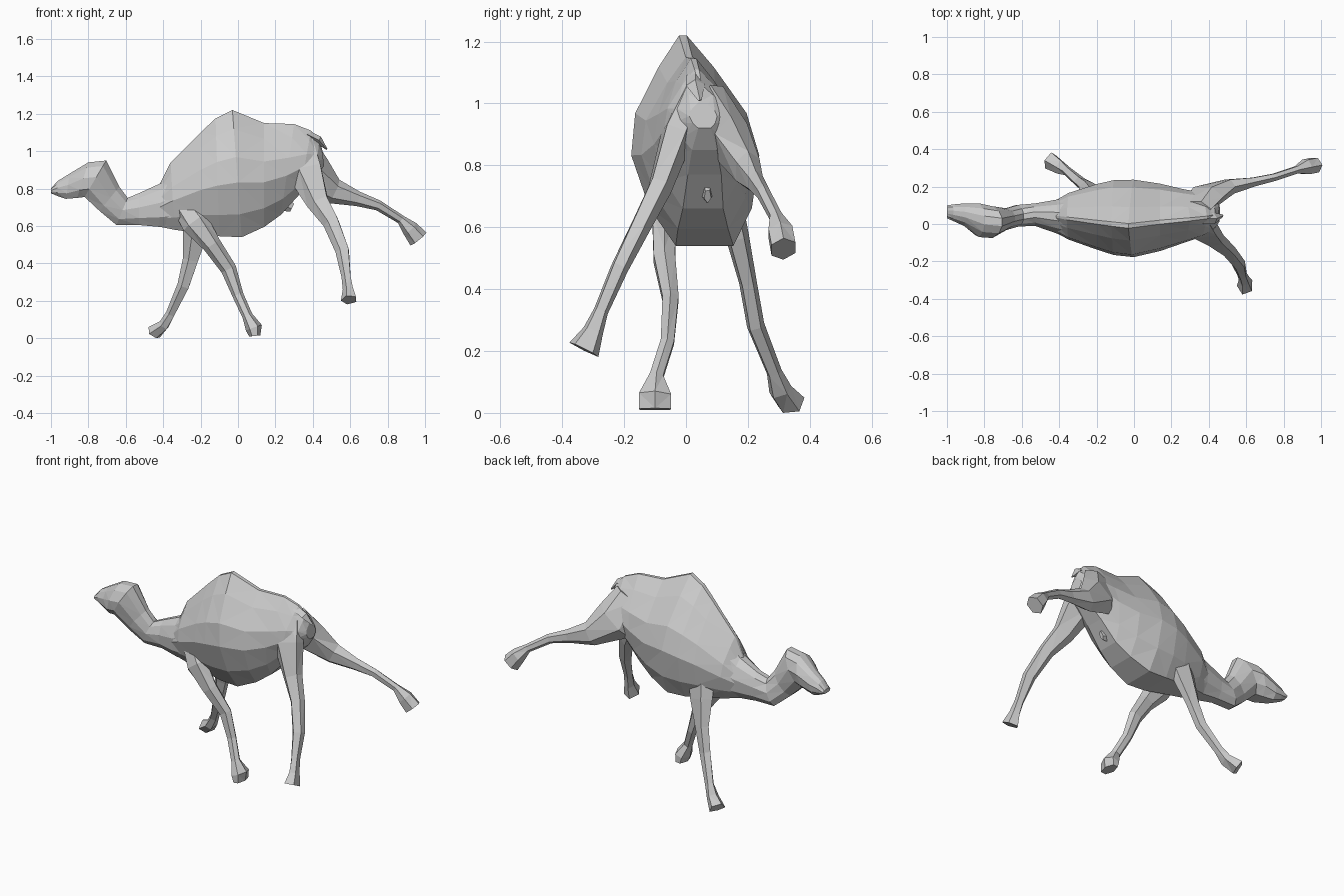
import bpy, bmesh, math
from mathutils import Vector


def loft(name, rings):
    """Skin equal-length rings of points into a closed, flat-shaded triangle mesh."""
    bm = bmesh.new()
    vr = [[bm.verts.new(p) for p in ring] for ring in rings]
    n = len(vr[0])
    for a, b in zip(vr, vr[1:]):
        for i in range(n):
            j = (i + 1) % n
            bm.faces.new((a[i], a[j], b[j], b[i]))
    bm.faces.new(vr[0][::-1])
    bm.faces.new(vr[-1])
    bmesh.ops.triangulate(bm, faces=bm.faces[:])
    bmesh.ops.recalc_face_normals(bm, faces=bm.faces[:])
    me = bpy.data.meshes.new(name)
    bm.to_mesh(me)
    bm.free()
    ob = bpy.data.objects.new(name, me)
    bpy.context.collection.objects.link(ob)
    return ob


def section(half, xb, zb, xt, zt, yb, yt, hw):
    """Mirrored cross-section standing between a bottom and a top point."""
    full = half + [(-u, t) for u, t in reversed(half)]
    return [Vector((xb + (xt - xb) * t, yb + (yt - yb) * t + u * hw, zb + (zt - zb) * t))
            for u, t in full]


def limb(name, path, sides=6):
    """Tube along (x, y, z, depth radius, y radius) points, never below the floor."""
    pts = [Vector(p[:3]) for p in path]
    rings = []
    for i, p in enumerate(path):
        d = (pts[min(i + 1, len(pts) - 1)] - pts[max(i - 1, 0)]).normalized()
        side = (Vector((0, 1, 0)) - d * d.y).normalized()
        fwd = side.cross(d)
        ring = []
        for k in range(sides):
            a = 2 * math.pi * k / sides
            q = pts[i] + fwd * math.cos(a) * p[3] + side * math.sin(a) * p[4]
            q.z = max(q.z, 0)
            ring.append(q)
        rings.append(ring)
    return loft(name, rings)


# Torso with hump: bottom x,z, top x,z, bottom y, top y, half width
TORSO = [(.45, 0), (.8, .18), (1, .43), (.87, .63), (.43, .85), (.06, 1)]
loft("torso", [section(TORSO, *s) for s in [
    (-.44, .60, -.42, .82, .04, .04, .08),
    (-.34, .58, -.36, .94, .05, .03, .125),
    (-.20, .56, -.20, 1.10, .06, .01, .175),
    (-.10, .545, -.12, 1.175, .06, 0, .20),
    (.02, .54, -.03, 1.22, .06, -.01, .207),
    (.14, .595, .14, 1.15, .055, .01, .18),
    (.23, .66, .30, 1.145, .055, .025, .145),
    (.33, .77, .39, 1.11, .06, .035, .12),
    (.41, .85, .435, 1.06, .06, .045, .09),
    (.46, .92, .45, 1.01, .06, .05, .045),
]])

# Neck sweeping up into the head and muzzle
NECK = [(.45, 0), (.9, .22), (1, .55), (.7, .85), (.25, 1)]
loft("neck_and_head", [section(NECK, *s) for s in [
    (-.28, .58, -.30, .94, .05, .03, .12),
    (-.42, .595, -.41, .83, .04, .04, .09),
    (-.53, .605, -.53, .775, .05, .05, .06),
    (-.65, .605, -.59, .75, .05, .04, .058),
    (-.74, .68, -.635, .81, .02, .03, .058),
    (-.82, .755, -.705, .95, .01, .01, .085),
    (-.86, .75, -.80, .94, .02, .02, .09),
    (-.92, .745, -.90, .88, .05, .05, .06),
    (-.965, .76, -.965, .84, .06, .06, .045),
    (-1.0, .775, -1.0, .80, .065, .065, .035),
]])

# Legs, each from its joint in the body to the foot
limb("front_leg_near", [
    (-.30, -.02, .72, .06, .05), (-.23, -.07, .62, .075, .045), (-.14, -.07, .50, .05, .04),
    (-.05, -.05, .37, .042, .03), (0, -.06, .23, .03, .025), (.05, -.095, .12, .028, .025),
    (.085, -.10, .055, .045, .06), (.09, -.10, .012, .03, .06)])
limb("front_leg_far", [
    (-.20, .13, .70, .09, .05), (-.22, .165, .57, .075, .04), (-.25, .20, .42, .045, .03),
    (-.29, .225, .28, .035, .03), (-.36, .285, .13, .026, .026), (-.395, .305, .07, .03, .04),
    (-.45, .34, .025, .045, .05)], 5)
limb("hind_leg_near", [
    (.34, .04, 1.06, .07, .05), (.36, -.03, .90, .105, .055), (.43, -.085, .73, .065, .04),
    (.50, -.14, .62, .047, .035), (.56, -.215, .47, .04, .03), (.58, -.275, .33, .027, .025),
    (.59, -.30, .265, .03, .035), (.595, -.33, .205, .045, .055)], 5)
limb("hind_leg_far", [
    (.32, .08, 1.02, .10, .05), (.38, .145, .88, .125, .065), (.51, .20, .785, .07, .045),
    (.64, .225, .745, .04, .027), (.75, .25, .71, .028, .022), (.87, .29, .635, .024, .022),
    (.92, .305, .585, .045, .045), (.965, .315, .53, .055, .045)])

# Short tail and belly sheath
limb("tail", [(.37, .03, 1.09, .02, .03), (.43, .03, 1.06, .022, .03),
              (.475, .045, 1.01, .004, .006)], 4)
limb("sheath", [(.18, .06, .78, .06, .035), (.23, .065, .73, .06, .028),
                (.29, .07, .70, .025, .012)], 5)
